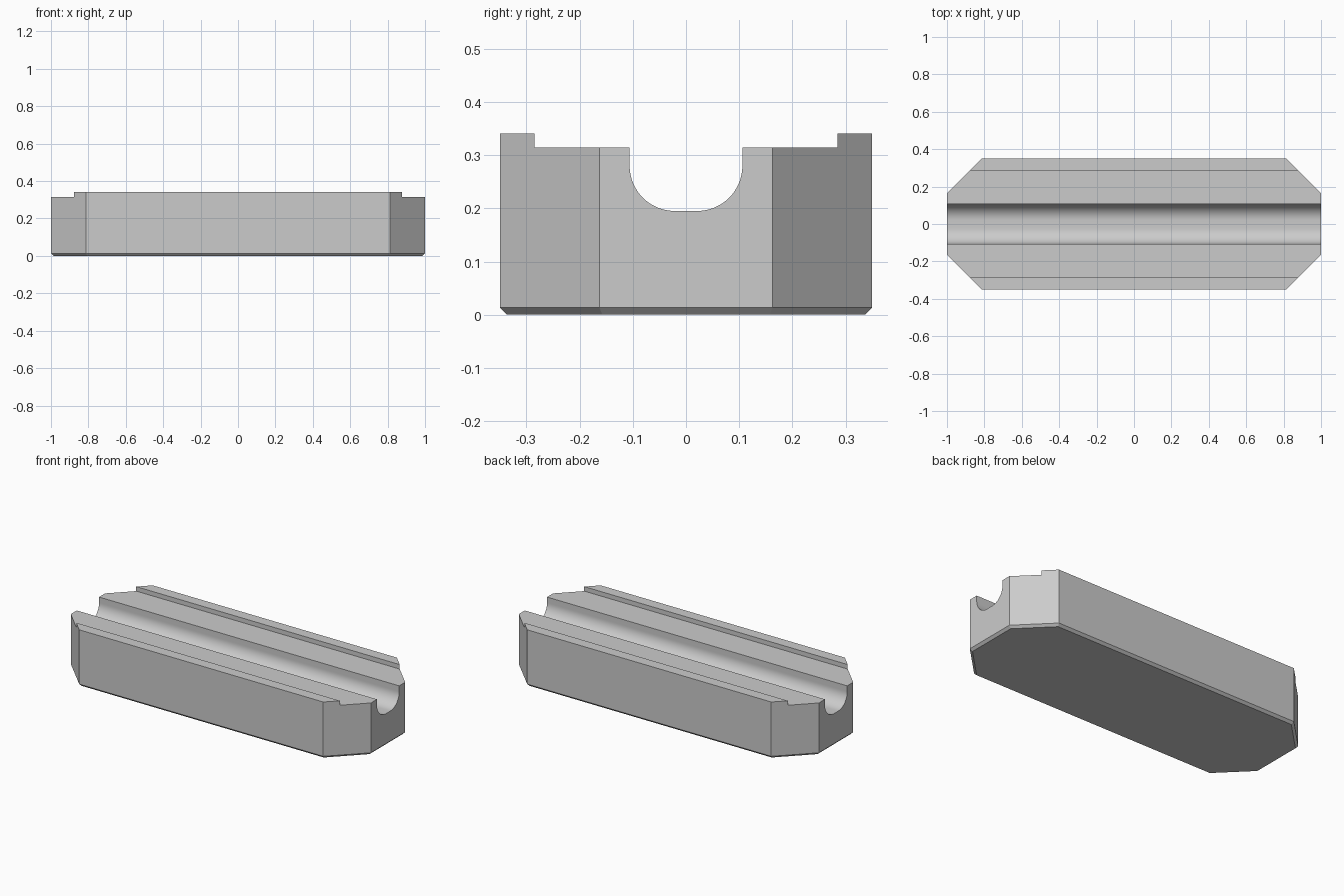
import bpy, bmesh
from math import sin, cos, pi
from mathutils import Vector

if "Cube" in bpy.data.objects:
    bpy.data.objects.remove(bpy.data.objects["Cube"], do_unlink=True)

HALF_X, HALF_Y = 1.0, 0.35
TOP, DECK, BEVEL = 0.341, 0.314, 0.014
RIM_Y, END_Y = 0.285, 0.163
GROOVE_R, GROOVE_FLAT, GROOVE_Z = 0.085, 0.021, 0.195

# Half of the cross-section: bevelled base, side, raised rim, deck, groove
half = [(HALF_Y - BEVEL, 0), (HALF_Y, BEVEL), (HALF_Y, TOP),
        (RIM_Y, TOP), (RIM_Y, DECK), (GROOVE_FLAT + GROOVE_R, DECK)]
steps = 16
for i in range(steps + 1):
    a = i / steps * pi / 2
    half.append((GROOVE_FLAT + GROOVE_R * cos(a),
                 GROOVE_Z + GROOVE_R * (1 - sin(a))))
profile = half + [(-y, z) for y, z in reversed(half)]

# Sweep the section along the length
bm = bmesh.new()
end = bm.faces.new([bm.verts.new((-HALF_X, y, z)) for y, z in profile])
swept = bmesh.ops.extrude_face_region(bm, geom=[end], use_keep_orig=True)
bmesh.ops.translate(bm, vec=(2 * HALF_X, 0, 0),
                    verts=[v for v in swept["geom"] if isinstance(v, bmesh.types.BMVert)])
bmesh.ops.recalc_face_normals(bm, faces=bm.faces)


def slice_off(point, normal):
    """Remove everything beyond the plane and cap the cut."""
    cut = bmesh.ops.bisect_plane(
        bm, geom=bm.verts[:] + bm.edges[:] + bm.faces[:], dist=1e-6,
        plane_co=point, plane_no=normal, clear_outer=True)
    edges = [e for e in cut["geom_cut"] if isinstance(e, bmesh.types.BMEdge)]
    bmesh.ops.contextual_create(bm, geom=edges)


# Diagonal corners and bevelled lower edges at each end
for sx in (-1, 1):
    for sy in (-1, 1):
        corner = Vector((sx * HALF_X, sy * END_Y, 0))
        out = Vector((sx, sy, 0)).normalized()
        slice_off(corner, out)
        slice_off(corner + Vector((0, 0, BEVEL)), out - Vector((0, 0, 1)))
    slice_off((sx * HALF_X, 0, BEVEL), (sx, 0, -1))
bmesh.ops.recalc_face_normals(bm, faces=bm.faces)

mesh = bpy.data.meshes.new("grooved_block")
bm.to_mesh(mesh)
bm.free()
block = bpy.data.objects.new("grooved_block", mesh)
bpy.context.collection.objects.link(block)

# Plain grey finish
grey = bpy.data.materials.new("plain_grey")
grey.use_nodes = True
colour = (0.6, 0.6, 0.6, 1)
grey.diffuse_color = colour
grey.node_tree.nodes["Principled BSDF"].inputs["Base Color"].default_value = colour
mesh.materials.append(grey)

# Smooth groove, crisp edges elsewhere
bpy.context.view_layer.objects.active = block
block.select_set(True)
bpy.ops.object.shade_smooth_by_angle(angle=pi / 9)
